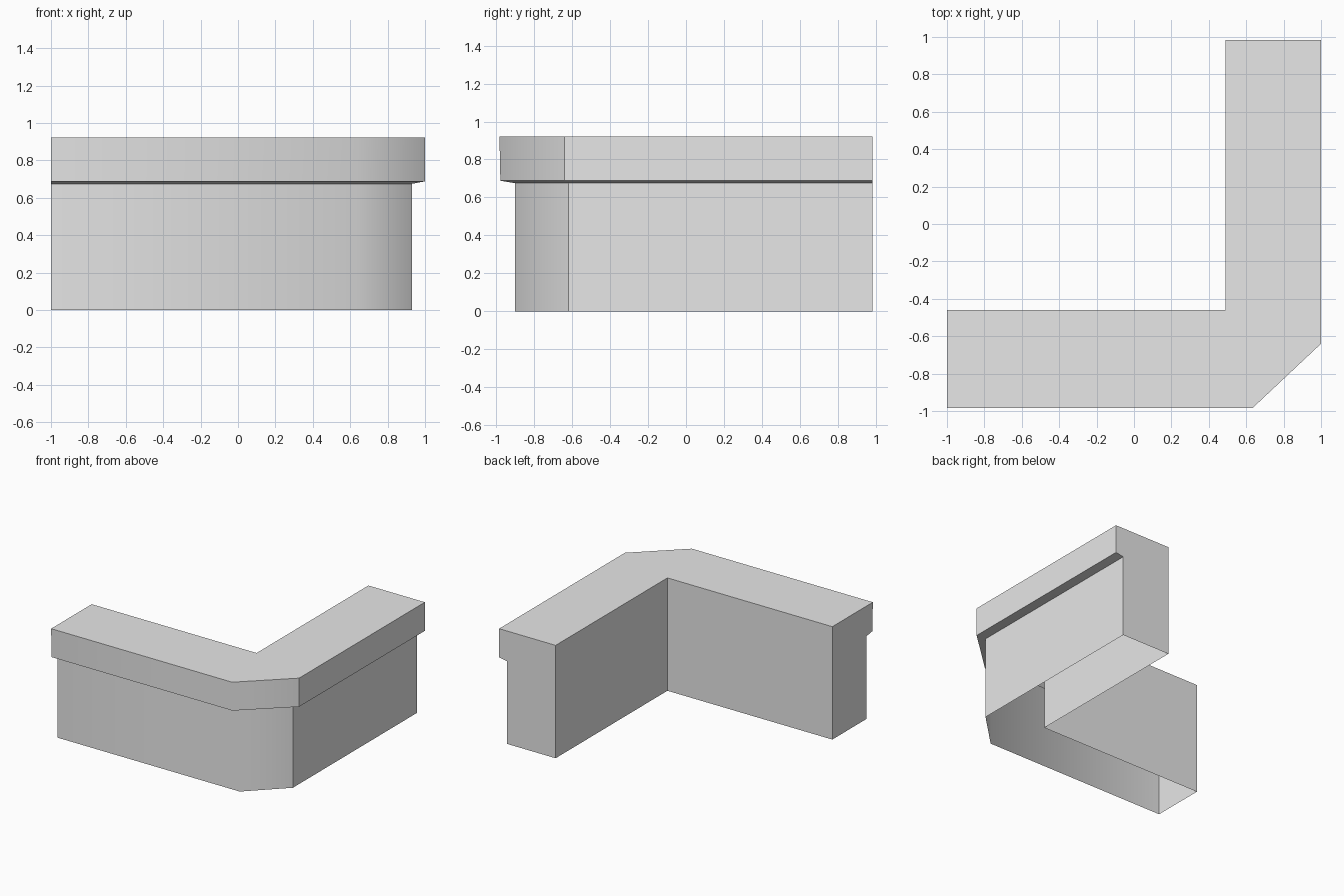
import bpy, bmesh, math

cube = bpy.data.objects.get("Cube")
if cube:
    bpy.data.objects.remove(cube, do_unlink=True)

# Plain grey material
grey = bpy.data.materials.new("light_grey")
grey.use_nodes = True
colour = (0.8, 0.8, 0.8, 1)
grey.diffuse_color = colour
grey.node_tree.nodes["Principled BSDF"].inputs["Base Color"].default_value = colour

END_X, END_Y = -1.0, 0.983      # open ends of the two arms
INNER_X, INNER_Y = 0.49, -0.46  # inside corner


def l_ring(bm, z, front, side, cut_x, cut_y):
    """L-shaped outline with a cut outer corner."""
    outline = [(END_X, front), (cut_x, front), (side, cut_y), (side, END_Y),
               (INNER_X, END_Y), (INNER_X, INNER_Y), (END_X, INNER_Y)]
    return [bm.verts.new((x, y, z)) for x, y in outline]


bm = bmesh.new()
body = dict(front=-0.90, side=0.93, cut_x=0.645, cut_y=-0.62)
lip_low = dict(front=-0.978, side=1.0, cut_x=0.635, cut_y=-0.64)
lip_top = dict(lip_low, front=-0.983)

# Body walls, sloping underside of the lip, lip walls
rings = [l_ring(bm, 0, **body), l_ring(bm, 0.675, **body),
         l_ring(bm, 0.688, **lip_low), l_ring(bm, 0.922, **lip_top)]
for low, high in zip(rings, rings[1:]):
    n = len(low)
    for i in range(n):
        j = (i + 1) % n
        bm.faces.new((low[i], low[j], high[j], high[i]))

# Flat top; the underside of the body stays open
bm.faces.new(rings[-1])

mesh = bpy.data.meshes.new("corner_counter")
bm.to_mesh(mesh)
bm.free()
mesh.materials.append(grey)
counter = bpy.data.objects.new("corner_counter", mesh)
bpy.context.collection.objects.link(counter)

# Soft shading from the front into the cut corner, other edges sharp
for other in bpy.context.selected_objects:
    other.select_set(False)
bpy.context.view_layer.objects.active = counter
counter.select_set(True)
bpy.ops.object.shade_smooth_by_angle(angle=math.radians(45))
